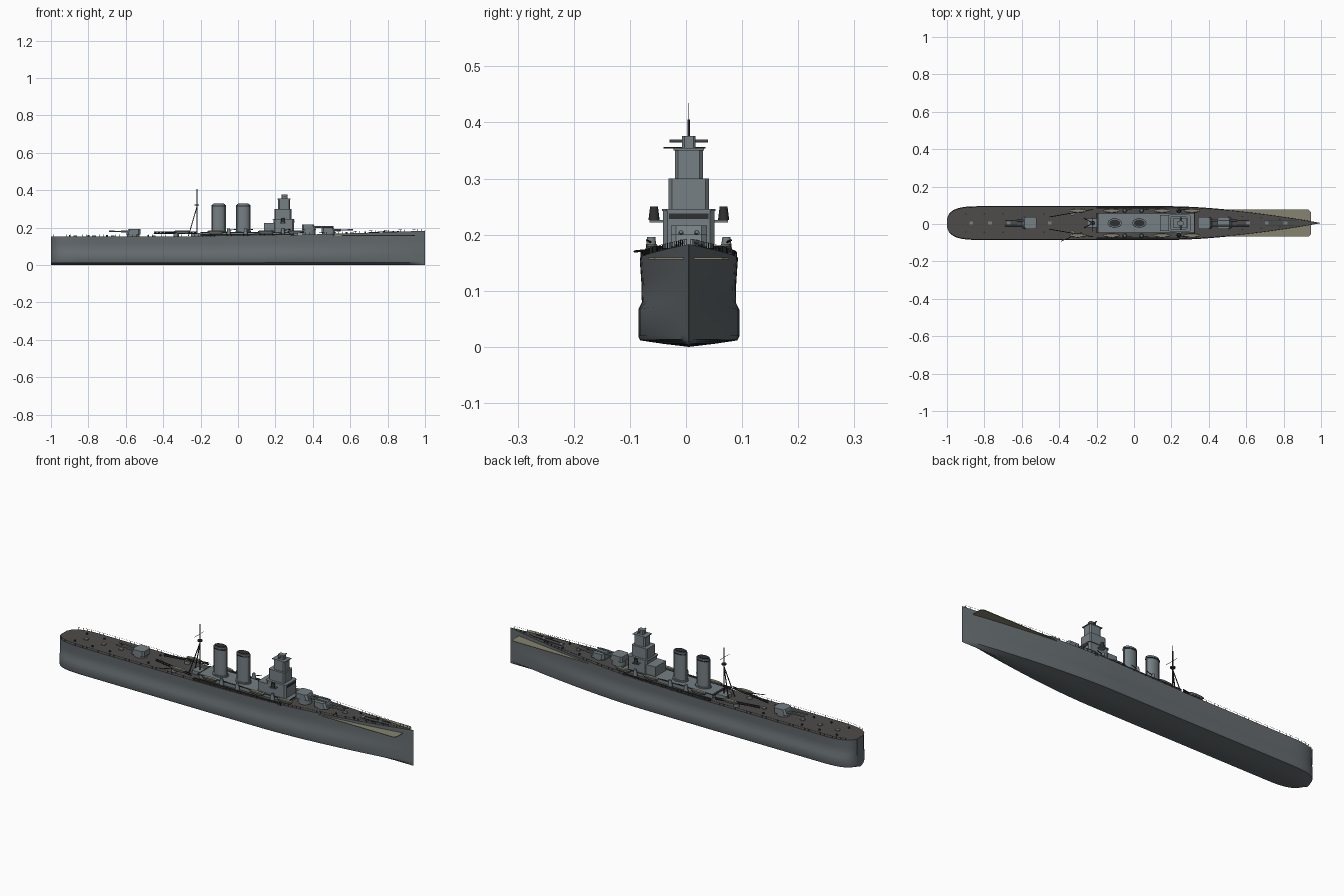
import bpy, bmesh, math
from mathutils import Vector

default = bpy.data.objects.get("Cube")
if default:
    bpy.data.objects.remove(default)

CENTRE = 0.005  # hull centreline


def material(name, red, green, blue):
    mat = bpy.data.materials.new(name)
    mat.use_nodes = True
    colour = (red, green, blue, 1)
    mat.diffuse_color = colour
    mat.node_tree.nodes["Principled BSDF"].inputs["Base Color"].default_value = colour
    return mat


HULL = material("hull grey", 0.13, 0.15, 0.16)
DECK = material("dark deck", 0.075, 0.072, 0.07)
GREY = material("superstructure grey", 0.18, 0.215, 0.23)
TAN = material("tan planking", 0.24, 0.23, 0.16)
DARK = material("dark metal", 0.03, 0.03, 0.032)


def finish(name, bm, *mats, smooth=True):
    bmesh.ops.recalc_face_normals(bm, faces=bm.faces)
    mesh = bpy.data.meshes.new(name)
    bm.to_mesh(mesh)
    bm.free()
    for mat in mats:
        mesh.materials.append(mat)
    if smooth:
        mesh.shade_smooth()
        mesh.set_sharp_from_angle(angle=math.radians(35))
    obj = bpy.data.objects.new(name, mesh)
    bpy.context.collection.objects.link(obj)
    return obj


def block(name, x0, x1, half, z0, z1, mat=GREY, y=0.0, bevel=0.0):
    """Box from x0 to x1 and z0 to z1, y measured from the centreline."""
    bm = bmesh.new()
    bmesh.ops.create_cube(bm, size=1)
    for v in bm.verts:
        v.co = Vector(((x0 + x1) / 2 + v.co.x * (x1 - x0),
                       CENTRE + y + v.co.y * half * 2,
                       (z0 + z1) / 2 + v.co.z * (z1 - z0)))
    if bevel:
        edges = [e for e in bm.edges if abs(e.verts[0].co.z - e.verts[1].co.z) > 1e-4]
        bmesh.ops.bevel(bm, geom=edges, offset=bevel, segments=1, affect='EDGES')
    return finish(name, bm, mat, smooth=False)


def add_rod(bm, start, end, radius, sides=6):
    start, end = Vector(start), Vector(end)
    way = end - start
    made = bmesh.ops.create_cone(bm, cap_ends=True, segments=sides, radius1=radius,
                                 radius2=radius, depth=way.length)["verts"]
    turn = way.to_track_quat('Z', 'Y')
    for v in made:
        v.co = turn @ v.co + (start + end) / 2 + Vector((0, CENTRE, 0))


def rods(name, pairs, radius, mat=DARK, sides=6):
    bm = bmesh.new()
    for start, end in pairs:
        add_rod(bm, start, end, radius, sides)
    return finish(name, bm, mat)


def drum(name, x, y, z0, z1, rx, ry, mat=GREY, top=1.0, sides=24):
    """Upright elliptical cylinder, optionally tapered."""
    bm = bmesh.new()
    made = bmesh.ops.create_cone(bm, cap_ends=True, segments=sides, radius1=1,
                                 radius2=top, depth=1)["verts"]
    for v in made:
        v.co = Vector((x + v.co.x * rx, CENTRE + y + v.co.y * ry,
                       (z0 + z1) / 2 + v.co.z * (z1 - z0)))
    return finish(name, bm, mat)


def half_width(x):
    if x > 0.2:
        return 0.09 * max(0.005, 1 - ((x - 0.2) / 0.8) ** 1.65)
    if x < -0.82:
        return 0.09 * max(0.03, 1 - ((-0.82 - x) / 0.18) ** 3) ** 0.35
    return 0.09


def deck_height(x):
    return 0.153 + 0.03 * max(0, (x + 0.2) / 1.2) ** 1.5


# Hull: cross-sections lofted from stern to bow, with a side bulge
SECTION = [(0, 0), (0.5, 0.035), (0.96, 0.075), (1, 0.12), (1, 0.42),
           (0.93, 0.5), (0.94, 0.75), (0.97, 1)]
bm = bmesh.new()
rings = []
for i in range(61):
    x = -math.cos(math.pi * i / 60)
    w, h = half_width(x), deck_height(x)
    left = [(x, CENTRE + a * w, b * h) for a, b in SECTION]
    right = [(x, CENTRE - a * w, b * h) for a, b in reversed(SECTION[1:])]
    rings.append([bm.verts.new(p) for p in left + right])
for one, two in zip(rings, rings[1:]):
    count = len(one)
    for k in range(count):
        n = (k + 1) % count
        face = bm.faces.new((one[k], one[n], two[n], two[k]))
        face.material_index = int(k == len(SECTION) - 1)
bm.faces.new(rings[0])
bm.faces.new(rings[-1])
finish("hull", bm, HULL, DECK)

# Planked shelf spreading out beside the bow
block("bow_shelf", 0.5, 0.945, 0.072, 0.156, 0.159, TAN, bevel=0.012)

# Guard rails around the deck edge
STEPS = 90
for side, label in ((1, "left"), (-1, "right")):
    posts = []
    for i in range(STEPS):
        x = -0.985 + 1.965 * i / (STEPS - 1)
        y, z = side * half_width(x) * 0.95, deck_height(x)
        posts.append(((x, y, z), (x, y, z + 0.01)))
    tops = [post[1] for post in posts]
    rods("rail_posts_" + label, posts, 0.0007, sides=4)
    rods("rail_wire_" + label, zip(tops, tops[1:]), 0.0004, sides=3)
    block("deck_edge_strip_" + label, -0.2, 0.3, 0.004, 0.155, 0.166, DARK, side * 0.081)

# Midship deckhouse and bridge tower
block("deckhouse", -0.19, 0.32, 0.05, 0.15, 0.176)
block("deckhouse_roof_edge", -0.2, 0.325, 0.053, 0.172, 0.175, DARK)
block("bridge_aft", 0.14, 0.2, 0.043, 0.17, 0.225)
block("bridge_base", 0.19, 0.3, 0.046, 0.17, 0.243, bevel=0.008)
block("bridge_windows", 0.295, 0.302, 0.035, 0.228, 0.238, DARK)
block("bridge_roof", 0.185, 0.302, 0.048, 0.242, 0.246, bevel=0.008)
block("tower_middle", 0.195, 0.285, 0.036, 0.24, 0.3, bevel=0.006)
block("tower_upper", 0.215, 0.278, 0.025, 0.3, 0.353, bevel=0.006)
block("tower_cap", 0.21, 0.282, 0.027, 0.35, 0.354)
block("director", 0.232, 0.265, 0.012, 0.353, 0.376, bevel=0.004)
rods("rangefinder", [((0.25, -0.034, 0.367), (0.25, 0.034, 0.367))], 0.003, GREY, 10)
block("bridge_wing", 0.225, 0.255, 0.07, 0.222, 0.226)

for side, label in ((1, "left"), (-1, "right")):
    # Wing directors, side guns and ship's boats
    drum("wing_director_" + label, 0.24, side * 0.062, 0.226, 0.25, 0.011, 0.01, DARK, 0.7)
    for number, x in enumerate((-0.05, 0.04, 0.24)):
        name = f"side_gun_{number}_{label}"
        drum(name, x, side * 0.067, 0.158, 0.196, 0.012, 0.012, GREY, 0.6, 12)
        rods(name + "_barrel", [((x, side * 0.067, 0.186), (x + 0.04, side * 0.075, 0.19))],
             0.002)
    for number, x in enumerate((-0.3, -0.12, 0.15, 0.31)):
        boat = drum(f"boat_{number}_{label}", x, side * 0.066, 0.168, 0.18,
                    0.035, 0.008, HULL, 1.3, 16)
        drum(f"boat_cover_{number}_{label}", x, side * 0.066, 0.18, 0.183,
             0.044, 0.01, TAN, 0.85, 16)
    # Long beams abreast of the mast, angled outwards
    start, end = Vector((-0.45, side * 0.033, 0.168)), Vector((-0.22, side * 0.073, 0.168))
    lift = Vector((0, 0, 0.009))
    beam = [(start, end), (start + lift, end + lift)]
    for i in range(12):
        foot = start.lerp(end, i / 12)
        beam.append((foot, start.lerp(end, (i + 1) / 12) + lift))
    rods("catapult_" + label, beam, 0.0025)
    drum("catapult_base_" + label, -0.33, side * 0.054, 0.15, 0.168, 0.014, 0.014)

rods("crane_jib", [((-0.28, -0.05, 0.175), (-0.39, -0.097, 0.17))], 0.002)

# Funnels with dark mouths and rims
for label, x in (("aft", -0.103), ("forward", 0.028)):
    drum("funnel_base_" + label, x, 0, 0.17, 0.182, 0.042, 0.03)
    drum("funnel_" + label, x, 0, 0.175, 0.325, 0.034, 0.022, sides=32)
    drum("funnel_rim_" + label, x, 0, 0.312, 0.317, 0.037, 0.025, DARK)
    drum("funnel_mouth_" + label, x, 0, 0.325, 0.328, 0.029, 0.018, DARK)
    rods("funnel_pipe_" + label, [((x + s * 0.036, 0, 0.175), (x + s * 0.036, 0, 0.32))
                                  for s in (1, -1)], 0.003, GREY)

# Tripod mast
FOOT, TOP = -0.22, 0.405
legs = [((FOOT - 0.045, s * 0.025, 0.155), (FOOT, 0, 0.31)) for s in (1, -1)]
rods("mast", legs + [((FOOT, 0, 0.155), (FOOT, 0, TOP))], 0.0025)
rods("mast_aerial", [((FOOT, 0, TOP), (FOOT, 0, 0.435))], 0.0006)
rods("mast_yard", [((FOOT, -0.045, 0.355), (FOOT, 0.03, 0.355))], 0.001)
drum("mast_platform", FOOT, 0, 0.318, 0.324, 0.012, 0.012, DARK)
block("mast_house", -0.25, -0.19, 0.025, 0.15, 0.17)


# Main gun turrets
def turret(name, x, base, floor, way):
    drum(name + "_barbette", x, 0, 0.15, base, 0.034, 0.03)
    house = block(name + "_house", x - 0.038, x + 0.038, 0.032, base, base + 0.028,
                  bevel=0.009)
    for v in house.data.vertices:
        if v.co.z > base + 0.02 and (v.co.x - x) * way > 0:
            v.co.x -= way * 0.012
    guns = [((x + way * 0.03, y, floor), (x + way * 0.13, y, floor + 0.002))
            for y in (-0.014, 0.014)]
    rods(name + "_barrels", guns, 0.0035, GREY, 10)
    sleeves = [((x + way * 0.025, a[1], floor), (x + way * 0.065, a[1], floor))
               for a, b in guns]
    rods(name + "_sleeves", sleeves, 0.005, GREY, 10)


turret("turret_aft", -0.56, 0.164, 0.178, -1)
turret("turret_forward", 0.485, 0.172, 0.186, 1)
turret("turret_raised", 0.38, 0.188, 0.203, 1)

# Deck fittings: hatches, bollards and anchor gear
for number, x in enumerate((-0.9, -0.8, -0.7, -0.48, 0.58, 0.68, 0.78)):
    z = deck_height(x)
    y = half_width(x) * 0.55
    for s in (1, -1):
        drum(f"bollard_{number}_{s}", x, s * y, z, z + 0.007, 0.005, 0.004, DARK, sides=10)
    block(f"hatch_{number}", x + 0.02, x + 0.04, 0.009, z - 0.003, z + 0.005, GREY)
rods("anchor_chains", [((0.7, s * 0.012, deck_height(0.7) + 0.002),
                        (0.86, s * 0.012, deck_height(0.86) + 0.002)) for s in (1, -1)],
     0.0015)
